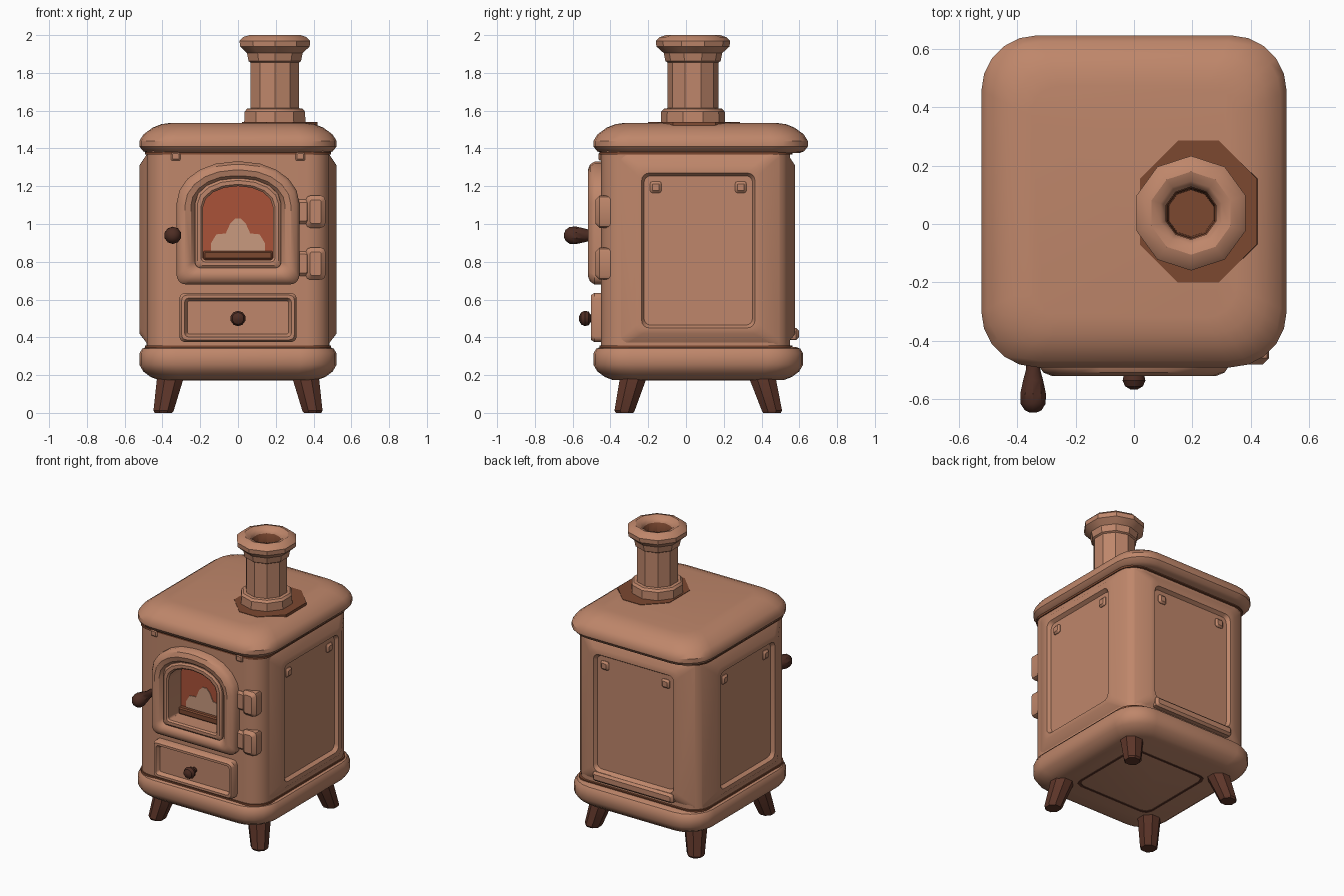
import bpy, bmesh, math

if "Cube" in bpy.data.objects:
    bpy.data.objects.remove(bpy.data.objects["Cube"])


def material(name, rgb):
    m = bpy.data.materials.new(name)
    m.use_nodes = True
    color = (*rgb, 1)
    m.diffuse_color = color
    bsdf = next(n for n in m.node_tree.nodes if n.type == "BSDF_PRINCIPLED")
    bsdf.inputs["Base Color"].default_value = color
    bsdf.inputs["Roughness"].default_value = 0.8
    return m


CLAY = material("clay", (0.52, 0.24, 0.145))
BROWN = material("brown", (0.2, 0.065, 0.03))
DARK = material("dark_brown", (0.11, 0.036, 0.022))
KNOB = material("knob_brown", (0.075, 0.026, 0.017))
EMBER = material("ember_red", (0.4, 0.085, 0.04))
FLAME = material("pale_flame", (0.58, 0.32, 0.21))

# Each placement turns outline (u, v) and depth w into a position
UP = lambda u, v, w: (u, v, w)
FRONT = lambda u, v, w: (u, -w, v)
BACK = lambda u, v, w: (u, w, v)
LEFT = lambda u, v, w: (w, u, v)
RIGHT = lambda u, v, w: (-w, u, v)


def outline(u0, u1, v0, v1, r=0.03, top=None, n=4):
    """Rounded rectangle; top gives separate arch radii for the upper corners."""
    ru, rv = top or (r, r)
    corners = [(u0 + r, v0 + r, r, r, 180), (u1 - r, v0 + r, r, r, 270),
               (u1 - ru, v1 - rv, ru, rv, 0), (u0 + ru, v1 - rv, ru, rv, 90)]
    pts = []
    for cu, cv, a, b, start in corners:
        for i in range(n + 1):
            t = math.radians(start + 90 * i / n)
            pts.append((cu + a * math.cos(t), cv + b * math.sin(t)))
    return pts


def circle(u, v, r, n=10):
    return [(u + r * math.cos(math.tau * (i + 0.5) / n),
             v + r * math.sin(math.tau * (i + 0.5) / n)) for i in range(n)]


def loft(name, rings, place, mat, wrap=False):
    """Skin a stack of (depth, outline) rings, capped or wrapped into a frame."""
    bm = bmesh.new()
    loops = [[bm.verts.new(place(u, v, w)) for u, v in pts] for w, pts in rings]
    pairs = list(zip(loops, loops[1:]))
    if wrap:
        pairs.append((loops[-1], loops[0]))
    else:
        bm.faces.new(loops[0])
        bm.faces.new(loops[-1])
    for a, b in pairs:
        for i in range(len(a)):
            j = (i + 1) % len(a)
            bm.faces.new((a[i], a[j], b[j], b[i]))
    bmesh.ops.recalc_face_normals(bm, faces=bm.faces)
    mesh = bpy.data.meshes.new(name)
    bm.to_mesh(mesh)
    bm.free()
    mesh.materials.append(mat)
    ob = bpy.data.objects.new(name, mesh)
    bpy.context.scene.collection.objects.link(ob)
    return ob


def block(name, u0, u1, v0, v1, w0, w1, place, mat, bevel=0.012):
    """Small soft-edged block standing out from a surface."""
    b = bevel
    wide = outline(u0, u1, v0, v1, b, n=2)
    small = outline(u0 + b, u1 - b, v0 + b, v1 - b, b / 2, n=2)
    return loft(name, [(w0, wide), (w1 - b, wide), (w1, small)], place, mat)


# Body with an arched firebox opening
body_shape = outline(-0.485, 0.485, -0.45, 0.55, 0.12, n=6)
body = loft("body", [(0.33, body_shape), (1.4, body_shape)], UP, CLAY)
opening = outline(-0.185, 0.185, 0.81, 1.2, 0.01, (0.18, 0.11))
cutter = loft("firebox_cutter", [(0.36, opening), (0.6, opening)], FRONT, CLAY)
cutter.hide_render = True
cut = body.modifiers.new("firebox", "BOOLEAN")
cut.operation, cut.solver, cut.object = "DIFFERENCE", "EXACT", cutter
bpy.context.view_layer.objects.active = body
bpy.ops.object.modifier_apply(modifier=cut.name)
bpy.data.objects.remove(cutter)


# Lid and base slabs, with cross-sections from inset values
def slab(name, levels, y0, y1):
    rings = [(z, outline(-0.522 + d, 0.522 - d, y0 + d, y1 - d, 0.19 - d * 0.5, n=5))
             for z, d in levels]
    return loft(name, rings, UP, CLAY)


slab("lid", [(1.375, 0.045), (1.385, 0.02), (1.41, 0.0), (1.44, 0.0), (1.475, 0.022),
             (1.51, 0.07), (1.528, 0.115), (1.536, 0.17)], -0.49, 0.645)
slab("base", [(0.175, 0.1), (0.19, 0.06), (0.22, 0.02), (0.255, 0.0), (0.315, 0.0),
              (0.34, 0.015), (0.35, 0.04)], -0.49, 0.62)

# Dark seams where the body meets lid and base
seam = outline(-0.492, 0.492, -0.457, 0.565, 0.125, n=6)
for name, z in (("lower_seam", 0.343), ("upper_seam", 1.368)):
    loft(name, [(z, seam), (z + 0.014, seam)], UP, BROWN)


# Raised frames with sunken panels on the sides and back
def panel(name, mid, half, face, place):
    def rect(du, z0, z1, r):
        return outline(mid - half - du, mid + half + du, z0, z1, r)
    loft(name, [(face - 0.05, rect(0.135, 0.355, 1.385, 0.03)),
                (face, rect(0.04, 0.42, 1.31, 0.04)),
                (face, rect(0.005, 0.45, 1.27, 0.04)),
                (face - 0.024, rect(-0.008, 0.465, 1.255, 0.035))], place, CLAY)
    for i, u in enumerate((mid - half + 0.07, mid + half - 0.07)):
        block(f"{name}_clip_{i + 1}", u - 0.03, u + 0.03, 1.165, 1.225,
              face - 0.04, face - 0.008, place, CLAY)


panel("left_panel", 0.065, 0.295, 0.522, LEFT)
panel("right_panel", 0.065, 0.295, 0.522, RIGHT)
panel("back_panel", 0, 0.305, 0.578, BACK)
block("back_ledge", -0.31, 0.31, 0.385, 0.45, 0.54, 0.598, BACK, CLAY, 0.015)


# Arched door: fat outer rim and slim window frame
def arch(d):
    return outline(-0.325 + d, 0.325 - d, 0.68 + d, 1.33 - d, 0.05 - d * 0.2,
                   (0.3 - d, 0.22 - d * 0.8), 5)


loft("door_rim", [(0.43, arch(0)), (0.485, arch(0)), (0.508, arch(0.015)),
                  (0.52, arch(0.045)), (0.512, arch(0.075)), (0.487, arch(0.095)),
                  (0.43, arch(0.13))], FRONT, CLAY, wrap=True)


def window(d):
    return outline(-0.185 - d, 0.185 + d, 0.81 - d, 1.2 + d, 0.015 + d * 0.3,
                   (0.18 + d * 0.8, 0.11 + d * 0.5))


loft("window_frame", [(0.44, window(0.045)), (0.5, window(0.042)), (0.51, window(0.03)),
                      (0.51, window(0.01)), (0.5, window(0)), (0.44, window(0))],
     FRONT, CLAY, wrap=True)

# Firebox backdrop, flame and grate
loft("firebox_back", [(0.355, window(0)), (0.365, window(0))], FRONT, EMBER)
half_flame = [(0.145, 0.83), (0.142, 0.9), (0.115, 0.945), (0.065, 0.95), (0.04, 1.005)]
flame = half_flame + [(0.015, 1.03)] + [(-u, v) for u, v in [(0.015, 1.03)] + half_flame[::-1]]
loft("flame", [(0.364, flame), (0.37, flame)], FRONT, FLAME)
block("grate", -0.183, 0.183, 0.812, 0.858, 0.36, 0.4, FRONT, BROWN, 0.008)

# Hinges and small tabs under the lid
for i, z in enumerate((0.705, 0.98)):
    block(f"hinge_{i + 1}", 0.36, 0.462, z, z + 0.17, 0.38, 0.48, FRONT, CLAY, 0.022)
    block(f"hinge_arm_{i + 1}", 0.3, 0.38, z + 0.02, z + 0.15, 0.4, 0.468, FRONT, CLAY, 0.015)
for i, u in enumerate((-0.33, 0.33)):
    block(f"lid_tab_{i + 1}", u - 0.025, u + 0.025, 1.335, 1.38, 0.44, 0.463, FRONT, CLAY, 0.008)


# Ash drawer
def drawer_rect(d):
    return outline(-0.31 + d, 0.31 - d, 0.375 + d, 0.635 - d, 0.03 - d * 0.4)


loft("ash_drawer", [(0.43, drawer_rect(0)), (0.485, drawer_rect(0)), (0.503, drawer_rect(0.012)),
                    (0.503, drawer_rect(0.028)), (0.478, drawer_rect(0.042))], FRONT, CLAY)


# Round handles
def turned(name, u, v, profile, mat, place=FRONT, n=10):
    return loft(name, [(w, circle(u, v, r, n)) for w, r in profile], place, mat)


turned("drawer_knob", 0, 0.5, [(0.47, 0.018), (0.505, 0.02), (0.515, 0.036), (0.535, 0.041),
                               (0.555, 0.032), (0.566, 0.012)], KNOB)
turned("door_handle", -0.345, 0.94, [(0.44, 0.022), (0.5, 0.026), (0.535, 0.036), (0.58, 0.046),
                                     (0.615, 0.045), (0.637, 0.03), (0.645, 0.012)], KNOB)

# Chimney with hollow flue, on a dark plate
loft("flue_plate", [(1.5, outline(0.02, 0.425, -0.2, 0.285, 0.13, n=1)),
                    (1.539, outline(0.02, 0.42, -0.2, 0.285, 0.13, n=1))], UP, BROWN)
chimney = turned("chimney", 0.195, 0.037,
                 [(1.51, 0.172), (1.55, 0.17), (1.595, 0.168), (1.61, 0.155), (1.613, 0.135),
                  (1.855, 0.135), (1.862, 0.146), (1.905, 0.155), (1.92, 0.172), (1.94, 0.194),
                  (1.97, 0.196), (1.99, 0.175), (2.0, 0.142), (1.99, 0.11), (1.965, 0.09),
                  (1.9, 0.085), (1.65, 0.08)], CLAY, UP)
chimney.data.materials.append(BROWN)
for p in chimney.data.polygons:
    reach = math.hypot(p.center.x - 0.195, p.center.y - 0.037)
    if reach < 0.088 and p.center.z > 1.6:
        p.material_index = 1

# Splayed legs
for side, sx in (("left", 1), ("right", -1)):
    for end, y_low, y_top in (("front", -0.325, -0.275), ("back", 0.455, 0.4)):
        loft(f"{end}_{side}_leg",
             [(0.0, circle(sx * 0.395, y_low, 0.05, 8)), (0.012, circle(sx * 0.394, y_low, 0.058, 8)),
              (0.2, circle(sx * 0.355, y_top, 0.078, 8))], UP, DARK)


# Dark groove line around the underside plate
def under(d):
    return outline(-0.3 + d, 0.3 - d, -0.23 + d, 0.36 - d, 0.05, n=2)


loft("underside_line", [(0.171, under(0)), (0.171, under(0.015)),
                        (0.178, under(0.015)), (0.178, under(0))], UP, DARK, wrap=True)

# Smooth rounded surfaces, keep creases sharp
for ob in bpy.context.scene.objects:
    ob.select_set(ob.type == "MESH")
bpy.ops.object.shade_smooth_by_angle(angle=math.radians(35))
